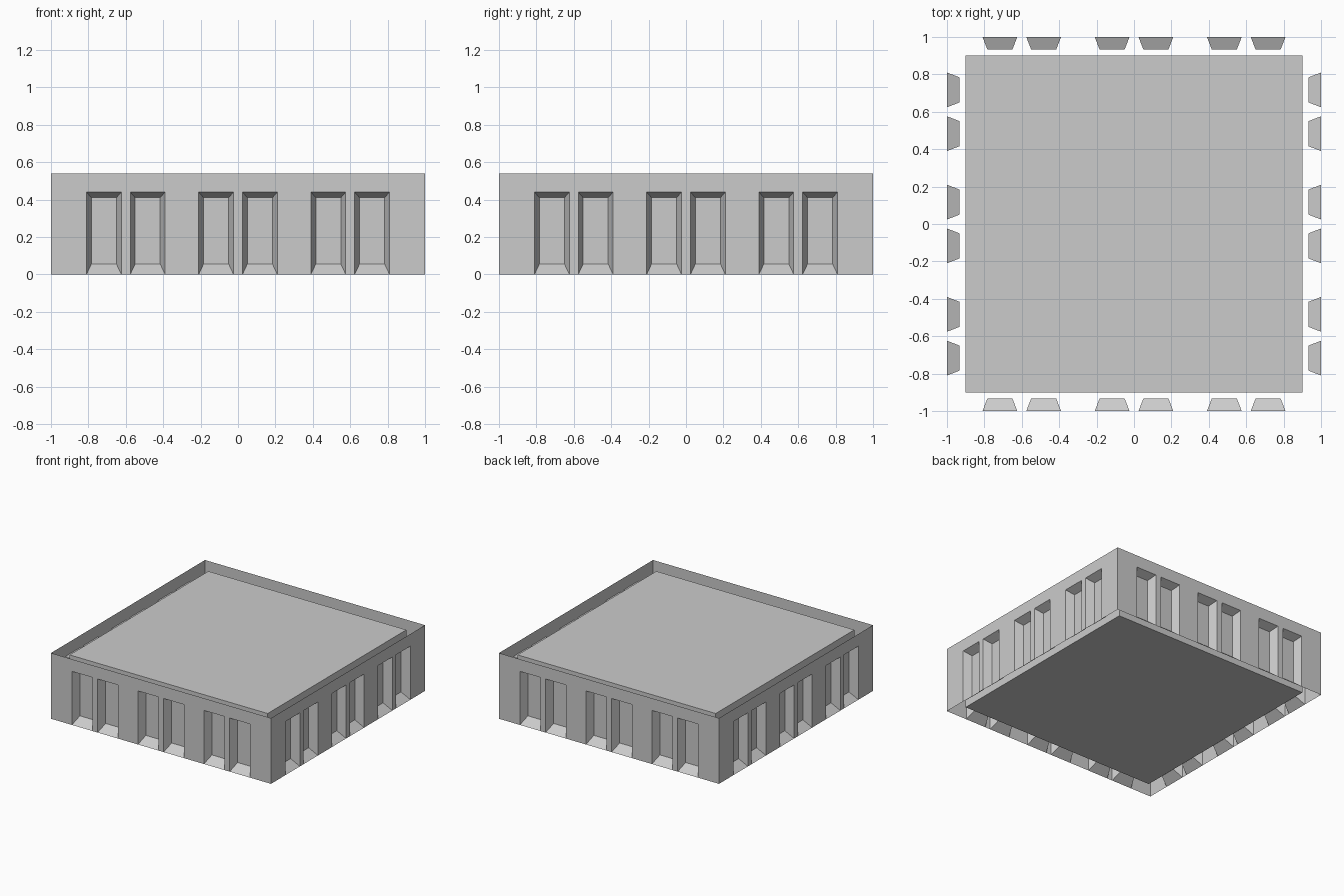
import bpy, bmesh
from math import pi
from mathutils import Matrix

cube = bpy.data.objects.get("Cube")
if cube:
    bpy.data.objects.remove(cube, do_unlink=True)

HEIGHT = 0.54
CORE_SCALE = 0.9                  # inner block relative to the outer shell
HALF_OPEN, OPEN_TOP = 0.093, 0.44
INSET, DEPTH = 0.026, 0.067
PANEL_BOTTOM, PANEL_TOP = 0.056, 0.41

grey = bpy.data.materials.new("stone_grey")
colour = (0.6, 0.6, 0.6, 1)
grey.use_nodes = True
grey.diffuse_color = colour
grey.node_tree.nodes["Principled BSDF"].inputs["Base Color"].default_value = colour


def finish(name, bm):
    mesh = bpy.data.meshes.new(name)
    bm.to_mesh(mesh)
    bm.free()
    mesh.materials.append(grey)
    obj = bpy.data.objects.new(name, mesh)
    bpy.context.collection.objects.link(obj)
    return obj


def quad(bm, points):
    bm.faces.new([bm.verts.new(p) for p in points])


def rect(x0, x1, z0, z1, y):
    return [(x0, y, z0), (x1, y, z0), (x1, y, z1), (x0, y, z1)]


def recess(bm, x0, x1):
    """Splayed niche: back panel plus sill, jambs and head."""
    outer = rect(x0, x1, 0, OPEN_TOP, -1)
    inner = rect(x0 + INSET, x1 - INSET, PANEL_BOTTOM, PANEL_TOP, -1 + DEPTH)
    quad(bm, inner)
    for i in range(4):
        j = (i + 1) % 4
        quad(bm, [outer[i], outer[j], inner[j], inner[i]])


# One thin wall per side, each with three pairs of niches
centres = [pair + side for pair in (-0.6, 0, 0.6) for side in (-0.117, 0.117)]
edges = [-1] + [c + s for c in centres for s in (-HALF_OPEN, HALF_OPEN)] + [1]
for turn, name in enumerate(("front_wall", "left_wall", "back_wall", "right_wall")):
    bm = bmesh.new()
    for i, (x0, x1) in enumerate(zip(edges, edges[1:])):
        quad(bm, rect(x0, x1, OPEN_TOP, HEIGHT, -1))
        if i % 2:
            recess(bm, x0, x1)
        else:
            quad(bm, rect(x0, x1, 0, OPEN_TOP, -1))
    bmesh.ops.remove_doubles(bm, verts=bm.verts, dist=0.0005)
    bmesh.ops.rotate(bm, verts=bm.verts, cent=(0, 0, 0),
                     matrix=Matrix.Rotation(turn * pi / 2, 3, "Z"))
    finish(name, bm)

# Solid core that closes the roof and floor
bm = bmesh.new()
bmesh.ops.create_cube(bm, size=2)
bmesh.ops.scale(bm, verts=bm.verts,
                vec=(CORE_SCALE, CORE_SCALE, CORE_SCALE * HEIGHT / 2))
bmesh.ops.translate(bm, verts=bm.verts, vec=(0, 0, HEIGHT / 2))
finish("inner_core", bm)
